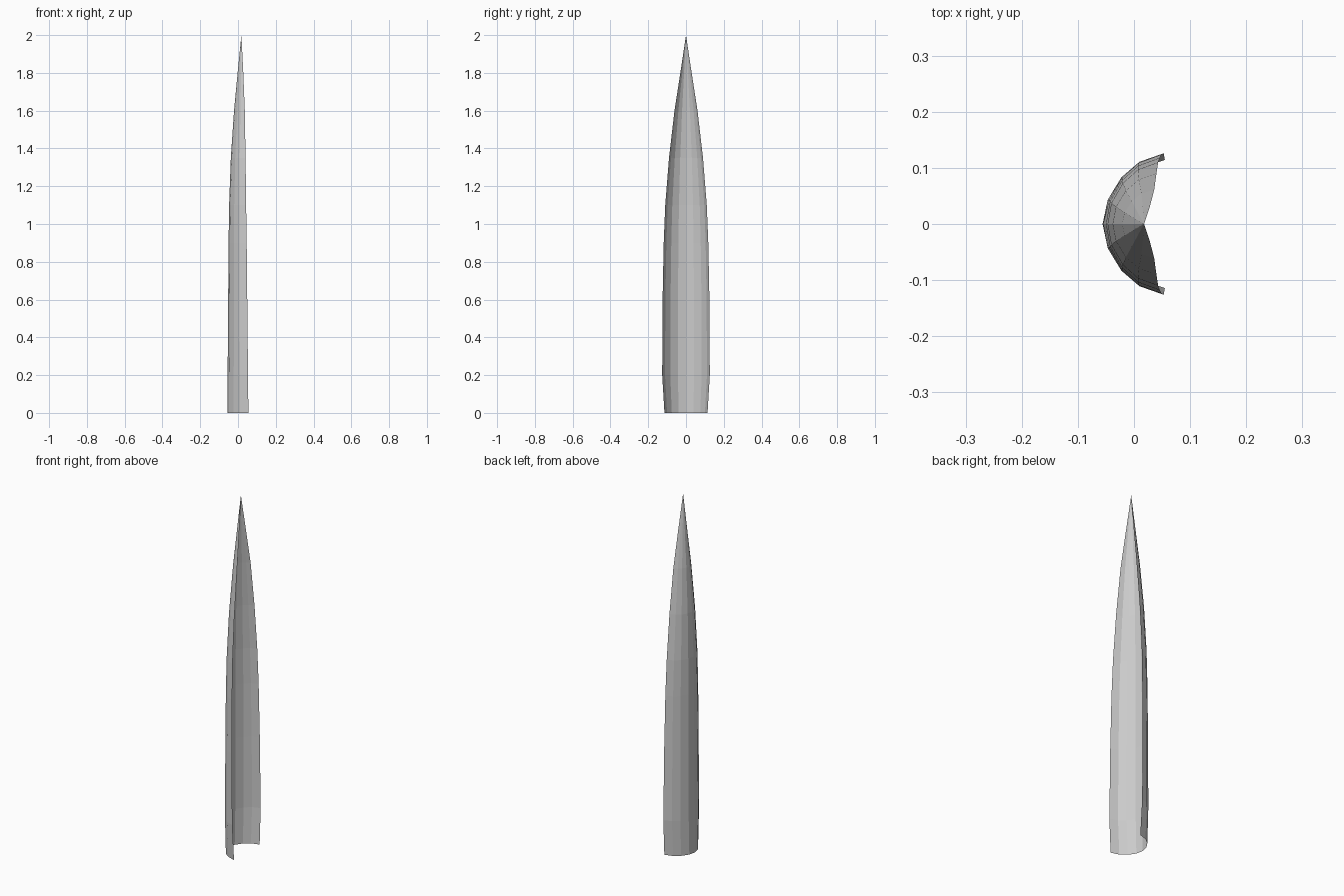
import bpy, bmesh

if "Cube" in bpy.data.objects:
    bpy.data.objects.remove(bpy.data.objects["Cube"])

# Half cross-section: (depth fraction from spine to rim, width fraction)
half = [(0, 0), (.075, .34), (.30, .66), (.60, .88), (1, 1)]
section = [(f, -g) for f, g in reversed(half[1:])] + half

# Stations: z, spine x, rim x, half width
stations = [
    (0.00, -.056, .055, .114),
    (0.20, -.055, .053, .126),
    (0.60, -.052, .049, .124),
    (0.90, -.050, .046, .118),
    (1.10, -.047, .043, .110),
    (1.35, -.038, .040, .090),
    (1.60, -.021, .036, .061),
    (1.80, -.002, .028, .030),
]

# Open tapering blade shell, closed to a point at the tip
bm = bmesh.new()
rings = [[bm.verts.new((xs + (xr - xs) * f, w * g, z)) for f, g in section]
         for z, xs, xr, w in stations]
for a, b in zip(rings, rings[1:]):
    for i in range(len(section) - 1):
        bm.faces.new((a[i], b[i], b[i + 1], a[i + 1]))
tip = bm.verts.new((.018, 0, 2))
top = rings[-1]
for i in range(len(section) - 1):
    bm.faces.new((top[i], tip, top[i + 1]))

# Outside of the curve faces -x
bm.normal_update()
if sum(f.normal.x for f in bm.faces) > 0:
    bmesh.ops.reverse_faces(bm, faces=bm.faces[:])

mesh = bpy.data.meshes.new("blade_shell")
bm.to_mesh(mesh)
bm.free()
bpy.context.collection.objects.link(bpy.data.objects.new("blade_shell", mesh))
